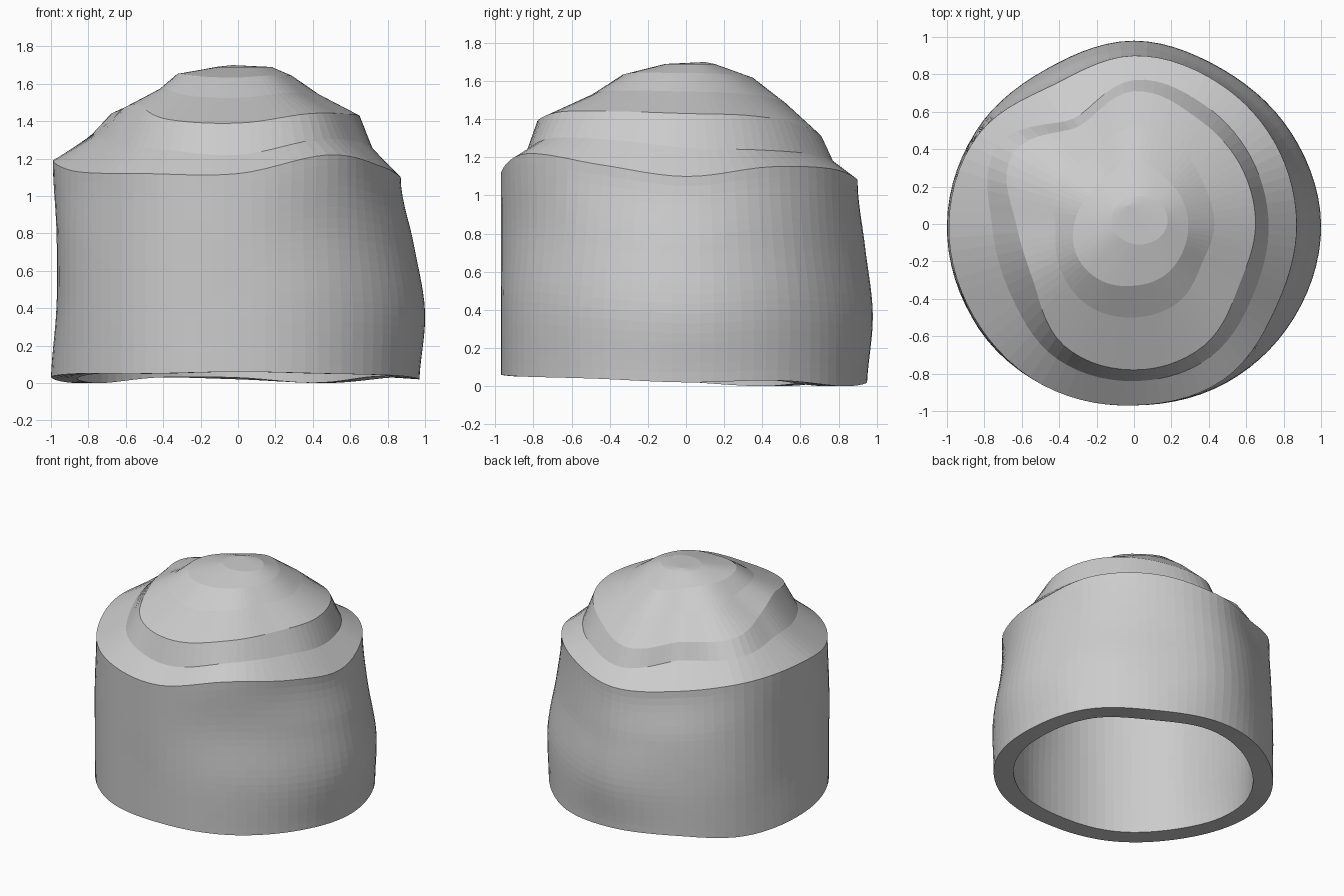
import bpy, bmesh, math

if "Cube" in bpy.data.objects:
    bpy.data.objects.remove(bpy.data.objects["Cube"])

SEG = 84      # segments around
STEPS = 7     # wall rows between two control rings


def cubic(a, b, c, d, t):
    return b + 0.5 * t * (c - a + t * (2*a - 5*b + 4*c - d + t * (3*(b - c) + d - a)))


def around(vals):
    """Spread 12 values (every 30 degrees) smoothly over SEG directions."""
    n = len(vals)
    out = []
    for i in range(SEG):
        p = i * n / SEG
        k = int(p)
        out.append(cubic(vals[k - 1], vals[k], vals[(k + 1) % n], vals[(k + 2) % n], p - k))
    return out


ang = [2 * math.pi * i / SEG for i in range(SEG)]

# Side wall radii, starting at +x and going counter-clockwise
foot = around([.97, .96, .95, .95, .95, .98, 1.0, 1.0, .99, .97, .98, .98])
belly = around([1.0, .97, .95, .98, .95, .98, .97, 1.0, .99, .97, .98, .99])
waist = around([.94, .91, .90, .94, .92, .97, .97, 1.0, .99, .97, .95, .93])
rim = around([.87, .87, .88, .90, .86, .96, .99, .99, .99, .97, .96, .88])
rim_z = around([1.1, 1.15, 1.14, 1.08, 1.1, 1.17, 1.19, 1.13, 1.12, 1.12, 1.22, 1.16])
foot_z = around([.02, .03, .0, .02, .03, .0, .03, .05, .05, .06, .05, .04])

# Folds of the crown
fold = around([.72, .72, .74, .77, .65, .84, .76, .76, .83, .84, .82, .74])
fold_z = around([1.25, 1.24, 1.22, 1.18, 1.24, 1.31, 1.33, 1.28, 1.25, 1.22, 1.3, 1.29])
ledge = around([.65, .65, .66, .71, .60, .75, .63, .62, .75, .78, .75, .65])
ledge_z = around([1.43, 1.42, 1.38, 1.31, 1.36, 1.42, 1.46, 1.49, 1.41, 1.39, 1.44, 1.44])
crown = around([.43, .43, .48, .52, .43, .47, .42, .46, .50, .50, .48, .42])
crown_z = [1.54 + 0.5 * (z - 1.42) for z in ledge_z]
top = around([.29, .29, .30, .35, .29, .29, .32, .35, .35, .33, .32, .30])

# Stack of rings as (radius, height) lists; the wall curves smoothly upwards
rings = []
wall = [foot, foot, belly, waist, rim, waist]
for k in range(3):
    for s in range(STEPS):
        t = s / STEPS
        f = (k + t) / 3
        r = [cubic(*(ring[i] for ring in wall[k:k + 4]), t) for i in range(SEG)]
        rings.append((r, [foot_z[i] + (rim_z[i] - foot_z[i]) * f for i in range(SEG)]))
rings += [(rim, rim_z), (fold, fold_z), (ledge, ledge_z), (crown, crown_z),
          (top, [1.64 + 0.4 * (z - 1.54) for z in crown_z])]

bm = bmesh.new()
loops = [[bm.verts.new((r[i] * math.cos(ang[i]), r[i] * math.sin(ang[i]), z[i]))
          for i in range(SEG)] for r, z in rings]
# small flat cap round the off-centre peak
loops.append([bm.verts.new((0.03 + 0.15 * math.cos(a), 0.02 + 0.13 * math.sin(a), 1.69))
              for a in ang])
for a, b in zip(loops, loops[1:]):
    for i in range(SEG):
        j = (i + 1) % SEG
        bm.faces.new((a[i], a[j], b[j], b[i]))
peak = bm.verts.new((-0.03, 0.1, 1.70))
for i in range(SEG):
    bm.faces.new((loops[-1][i], loops[-1][(i + 1) % SEG], peak))

mesh = bpy.data.meshes.new("hollow_cap")
bm.to_mesh(mesh)
bm.free()
cap = bpy.data.objects.new("hollow_cap", mesh)
bpy.context.collection.objects.link(cap)

# Thick hollow wall, open underneath; faces stay flat
bpy.context.view_layer.objects.active = cap
cap.select_set(True)
solid = cap.modifiers.new("wall", 'SOLIDIFY')
solid.thickness = 0.14
solid.offset = -1
bpy.ops.object.modifier_apply(modifier=solid.name)
